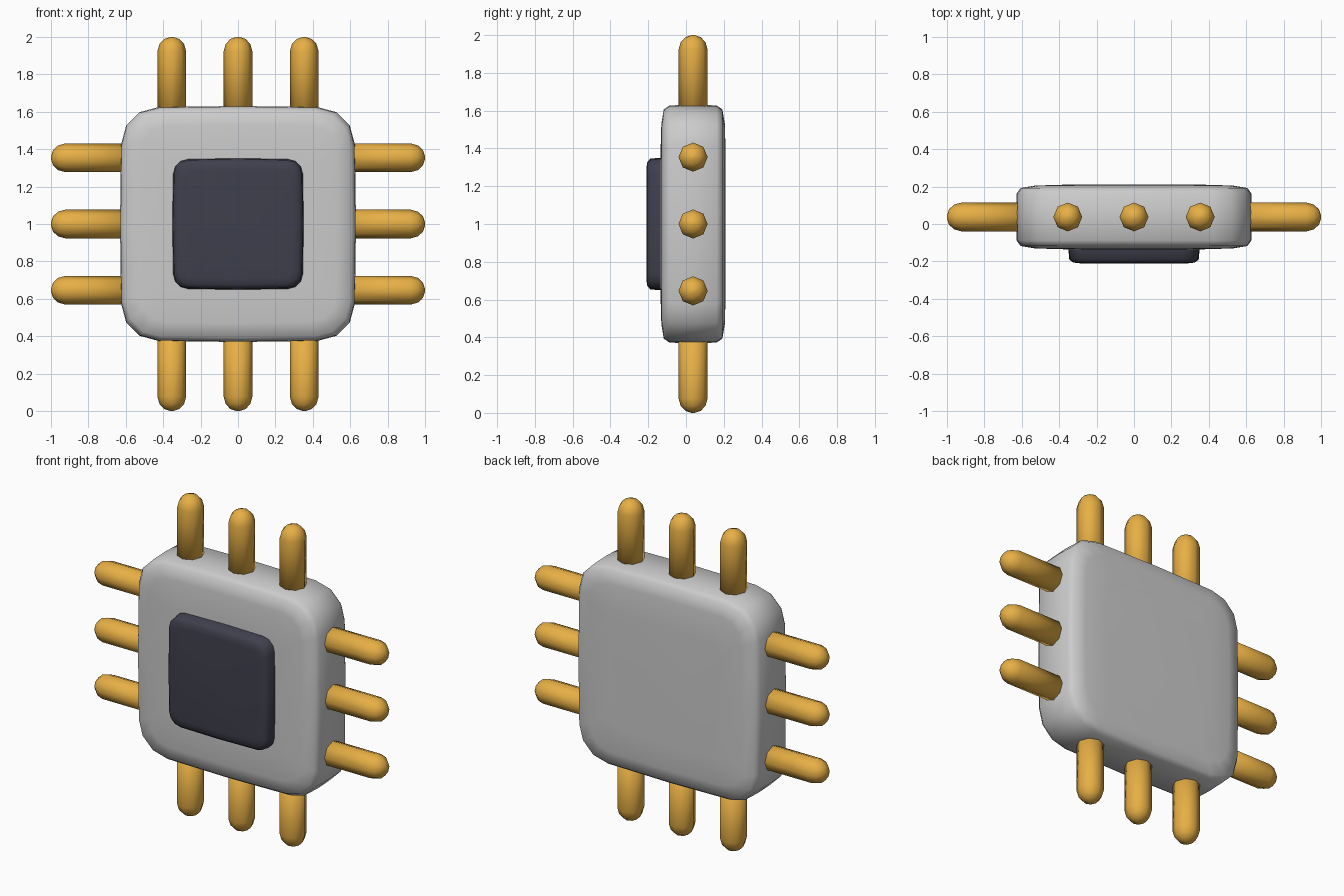
import bpy, bmesh
from math import sin, cos, pi, radians
from mathutils import Matrix

if "Cube" in bpy.data.objects:
    bpy.data.objects.remove(bpy.data.objects["Cube"])


def material(name, color):
    m = bpy.data.materials.new(name)
    m.diffuse_color = color
    m.use_nodes = True
    m.node_tree.nodes["Principled BSDF"].inputs["Base Color"].default_value = m.diffuse_color
    return m


def loft(name, rings, mat=None):
    """Skin a list of equal-length rings, cap both ends, shade smooth."""
    bm = bmesh.new()
    loops = [[bm.verts.new(p) for p in ring] for ring in rings]
    n = len(loops[0])
    for a, b in zip(loops, loops[1:]):
        for i in range(n):
            j = (i + 1) % n
            bm.faces.new((a[i], a[j], b[j], b[i]))
    bm.faces.new(loops[0][::-1])
    bm.faces.new(loops[-1])
    bmesh.ops.recalc_face_normals(bm, faces=bm.faces)
    for f in bm.faces:
        f.smooth = True
    mesh = bpy.data.meshes.new(name)
    bm.to_mesh(mesh)
    bm.free()
    ob = bpy.data.objects.new(name, mesh)
    bpy.context.collection.objects.link(ob)
    if mat:
        mesh.materials.append(mat)
    return ob


def rounded_square(y, h, r, bulge):
    """Square outline facing y, rounded corners, sides bowed out slightly."""
    pts = []
    e = h - bulge
    for q in range(4):
        rot = Matrix.Rotation(q * pi / 2, 2)
        side = [(h, 0)]
        for k in range(4):
            a = k * pi / 6
            side.append((e - r + r * cos(a), e - r + r * sin(a)))
        for x, z in side:
            px = rot[0][0] * x + rot[0][1] * z
            pz = rot[1][0] * x + rot[1][1] * z
            pts.append((px, y, pz + 1))
    return pts


gold = material("gold", (0.80, 0.43, 0.06, 1))
dark = material("dark", (0.05, 0.05, 0.075, 1))
MID = 0.0375  # y of the body centre plane

# Body: pillow-edged square slab
edge = [(0.1725, 0.38, 0.09), (0.168, 0.53, 0.14), (0.155, 0.607, 0.19), (0.125, 0.628, 0.2)]
profile = ([(-d, h, r) for d, h, r in edge] + [(0, 0.631, 0.2)]
           + [(d, h, r) for d, h, r in reversed(edge)])
loft("chip_body", [rounded_square(MID + d, h, r, 0.006) for d, h, r in profile])

# Core: dark plate on the front
core = [(-0.21, 0.29, 0.05), (-0.206, 0.325, 0.065), (-0.19, 0.346, 0.08),
        (-0.12, 0.352, 0.08), (-0.02, 0.35, 0.08)]
loft("core_plate", [rounded_square(y, h, r, 0.004) for y, h, r in core], dark)

# Pins: eight-sided, round-tipped, three per side
pin = [(0.55, 0.077), (0.923, 0.077), (0.962, 0.066), (0.989, 0.041), (1.0, 0.008)]
for q, side in enumerate(("right", "top", "left", "bottom")):
    turn = Matrix.Translation((0, MID, 1)) @ Matrix.Rotation(-q * pi / 2, 4, 'Y')
    for i in (-1, 0, 1):
        rings = [[(x, r * cos(k * pi / 4), i * 0.354 + r * sin(k * pi / 4))
                  for k in range(8)] for x, r in pin]
        ob = loft(f"pin_{side}_{i + 2}", rings, gold)
        ob.data.transform(turn)
